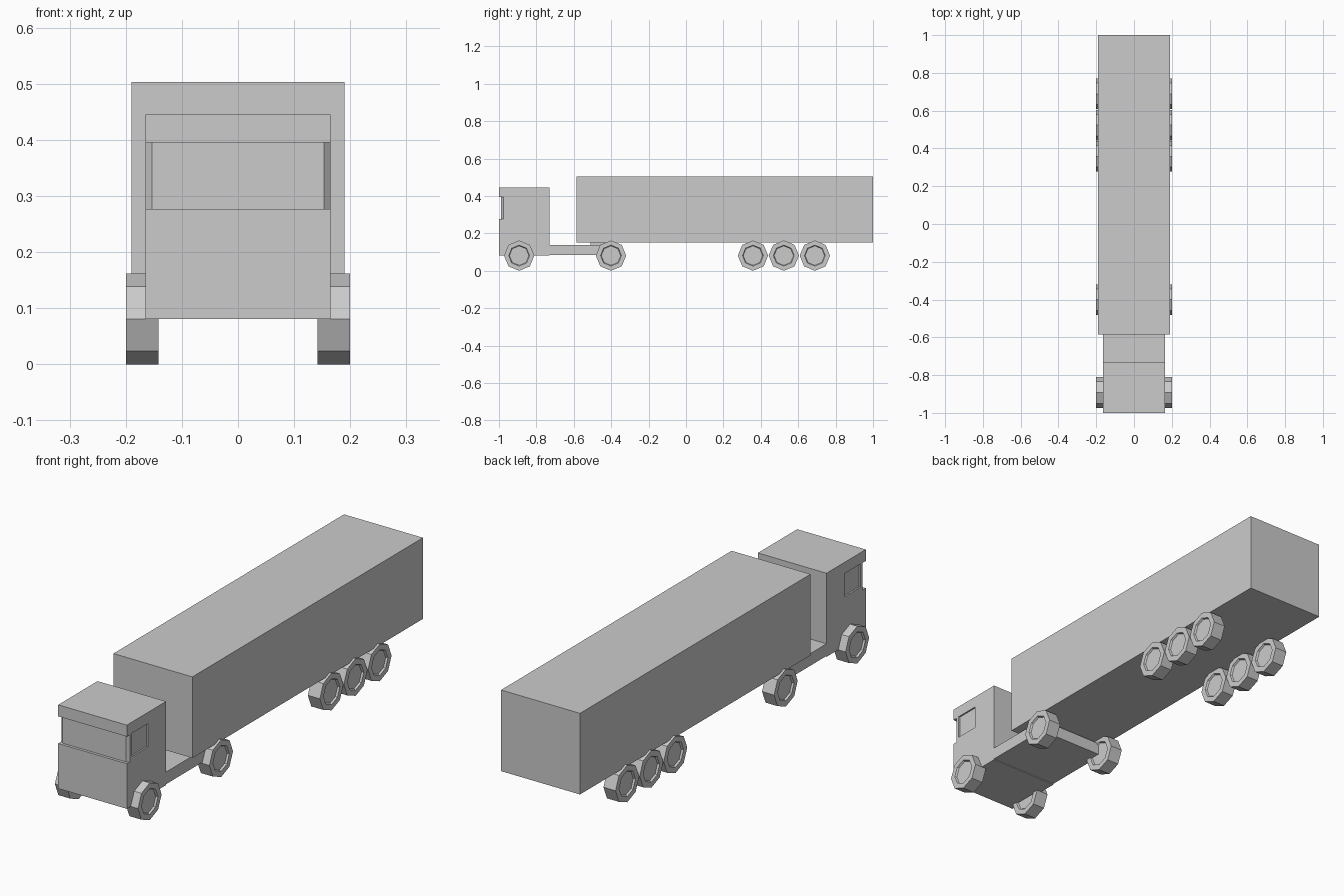
import bpy, bmesh, math
from mathutils import Matrix, Vector

if "Cube" in bpy.data.objects:
    bpy.data.objects.remove(bpy.data.objects["Cube"])


def finish(name, bm):
    bmesh.ops.recalc_face_normals(bm, faces=bm.faces)
    me = bpy.data.meshes.new(name)
    bm.to_mesh(me)
    bm.free()
    ob = bpy.data.objects.new(name, me)
    bpy.context.collection.objects.link(ob)
    return ob


def prism(name, plan, z0, z1):
    """Extrude a plan outline (x, y) from z0 up to z1."""
    bm = bmesh.new()
    face = bm.faces.new([bm.verts.new((x, y, z0)) for x, y in plan])
    new = bmesh.ops.extrude_face_region(bm, geom=[face])["geom"]
    verts = [v for v in new if isinstance(v, bmesh.types.BMVert)]
    bmesh.ops.translate(bm, verts=verts, vec=(0, 0, z1 - z0))
    return finish(name, bm)


def box(name, x0, x1, y0, y1, z0, z1):
    return prism(name, [(x0, y0), (x1, y0), (x1, y1), (x0, y1)], z0, z1)


def cut(target, cutter):
    cutter.hide_render = True
    cutter.hide_viewport = True
    mod = target.modifiers.new("cut", "BOOLEAN")
    mod.operation = "DIFFERENCE"
    mod.solver = "EXACT"
    mod.object = cutter


def wheel(name, x, y, r=0.081, width=0.058):
    """Octagonal tyre with a recessed hub on both faces."""
    bm = bmesh.new()
    bmesh.ops.create_cone(bm, cap_ends=True, segments=8, radius1=r, radius2=r, depth=width)
    caps = [f for f in bm.faces if len(f.verts) == 8]
    bmesh.ops.inset_individual(bm, faces=caps, thickness=0.025)
    bmesh.ops.inset_individual(bm, faces=caps, thickness=0.004, depth=-0.008)
    bmesh.ops.transform(bm, verts=bm.verts,
                        matrix=Matrix.Translation((x, y, r)) @ Matrix.Rotation(math.pi / 2, 4, "Y"))
    return finish(name, bm)


# Trailer body
box("trailer_box", -0.19, 0.19, -0.585, 1.0, 0.15, 0.503)

# Cab with wrapped windscreen and side window recesses
cab = box("cab", -0.165, 0.165, -1.0, -0.73, 0.081, 0.445)
cut(cab, prism("windscreen_cutter",
               [(-0.2, -1.05), (0.2, -1.05), (0.2, -0.977), (0.165, -0.977), (0.153, -0.988),
                (-0.153, -0.988), (-0.165, -0.977), (-0.2, -0.977)], 0.277, 0.395))
for side, s in (("right", 1), ("left", -1)):
    xs = sorted((s * 0.158, s * 0.2))
    cut(cab, box(side + "_window_cutter", xs[0], xs[1], -0.965, -0.855, 0.295, 0.396))

# Tractor chassis and coupling plate under the trailer
box("chassis", -0.165, 0.165, -0.735, -0.415, 0.085, 0.138)
box("coupling_plate", -0.07, 0.07, -0.51, -0.43, 0.135, 0.152)

# Wheels, one pair per axle
axles = {"front": -0.892, "drive": -0.401, "trailer_1": 0.358, "trailer_2": 0.523, "trailer_3": 0.689}
for axle, y in axles.items():
    for side, s in (("right", 1), ("left", -1)):
        wheel(f"{axle}_wheel_{side}", s * 0.171, y)
